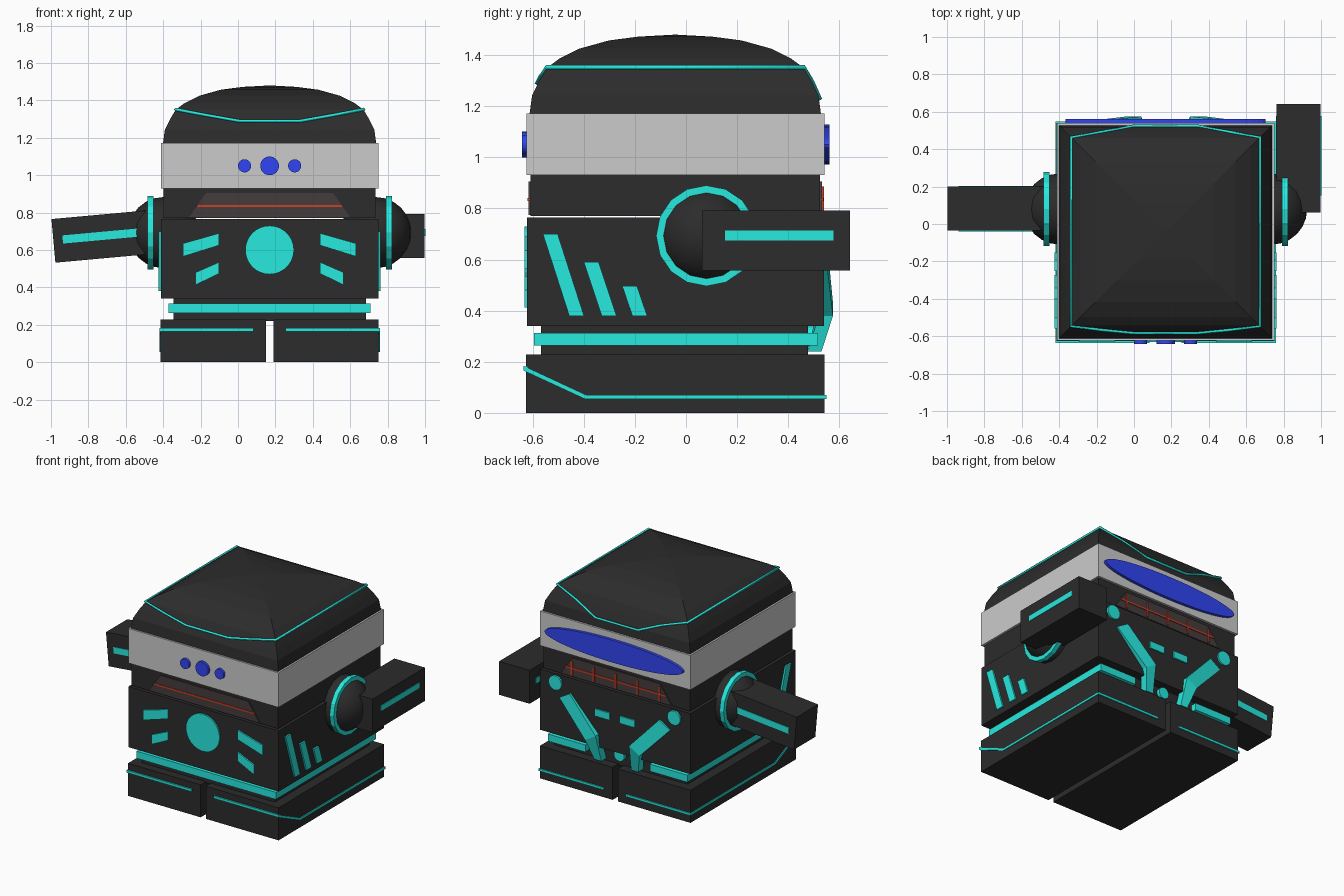
import bpy, bmesh
from math import sin, cos, pi, radians
from mathutils import Vector, Matrix

if "Cube" in bpy.data.objects:
    bpy.data.objects.remove(bpy.data.objects["Cube"])

CX, CY = 0.169, -0.042      # centre of the body


def material(name, rgb):
    m = bpy.data.materials.new(name)
    m.diffuse_color = (*rgb, 1)
    m.use_nodes = True
    m.node_tree.nodes["Principled BSDF"].inputs["Base Color"].default_value = m.diffuse_color
    return m


BLACK = material("black", (0.025, 0.025, 0.025))
TEAL = material("teal", (0.02, 0.82, 0.74))
BLUE = material("blue", (0.03, 0.06, 0.9))
RED = material("red", (0.6, 0.05, 0.02))
BROWN = material("dark_brown", (0.06, 0.045, 0.045))


def add(name, bm, mat=None, matrix=None):
    bmesh.ops.recalc_face_normals(bm, faces=bm.faces)
    me = bpy.data.meshes.new(name)
    bm.to_mesh(me)
    bm.free()
    ob = bpy.data.objects.new(name, me)
    if matrix:
        ob.matrix_world = matrix
    if mat:
        me.materials.append(mat)
    bpy.context.collection.objects.link(ob)
    return ob


def slab(name, pts, offset, mat, matrix=None):
    """Polygon extruded by an offset."""
    bm = bmesh.new()
    a = [bm.verts.new(p) for p in pts]
    b = [bm.verts.new(Vector(p) + Vector(offset)) for p in pts]
    bm.faces.new(a)
    bm.faces.new(b)
    n = len(a)
    for i in range(n):
        j = (i + 1) % n
        bm.faces.new((a[i], a[j], b[j], b[i]))
    return add(name, bm, mat, matrix)


def plate_y(name, pts, y0, y1, mat):
    """(offset from centre, z) outline extruded along y."""
    return slab(name, [(CX + u, y0, z) for u, z in pts], (0, y1 - y0, 0), mat)


def plate_x(name, pts, x0, x1, mat):
    """(y, z) outline extruded along x, x measured from the centre."""
    return slab(name, [(CX + x0, y, z) for y, z in pts], (x1 - x0, 0, 0), mat)


def rect(a0, a1, b0, b1):
    return [(a0, b0), (a1, b0), (a1, b1), (a0, b1)]


def ellipse(u, z, ru, rz, n=32):
    return [(u + ru * cos(2 * pi * i / n), z + rz * sin(2 * pi * i / n)) for i in range(n)]


def box(name, u0, u1, y0, y1, z0, z1, mat=None):
    return plate_y(name, rect(u0, u1, z0, z1), y0, y1, mat)


# Main body blocks
box("waist", -0.515, 0.515, -0.568, 0.477, 0.22, 0.345, BLACK)
box("torso", -0.582, 0.582, -0.622, 0.54, 0.34, 0.765, BLACK)
box("lower_head", -0.567, 0.567, -0.608, 0.525, 0.771, 0.935, BLACK)
box("head_band", -0.582, 0.582, -0.624, 0.541, 0.93, 1.172)

# Dome: stacked square rings
RINGS = [(1.17, .57), (1.243, .56), (1.30, .532), (1.35, .502), (1.385, .455),
         (1.425, .375), (1.457, .26), (1.472, .145)]
bm = bmesh.new()
prev = None
for z, h in RINGS:
    ring = [bm.verts.new((CX + sx * h, CY + sy * h, z))
            for sx, sy in ((-1, -1), (1, -1), (1, 1), (-1, 1))]
    if prev:
        for i in range(4):
            j = (i + 1) % 4
            bm.faces.new((prev[i], prev[j], ring[j], ring[i]))
    else:
        bm.faces.new(ring)
    prev = ring
tip = bm.verts.new((CX, CY, 1.48))
for i in range(4):
    bm.faces.new((prev[i], prev[(i + 1) % 4], tip))
add("head_dome", bm, BLACK)

# Thin trim running round the dome
front = [(-.505, -.505, 1.352), (-.335, -.525, 1.32), (-.165, -.541, 1.29)]
back = [(.505, .505, 1.352), (.335, .535, 1.30), (.165, .566, 1.23)]
path = front + [(-u, y, z) for u, y, z in reversed(front)]
path += back + [(-u, y, z) for u, y, z in reversed(back)]
cu = bpy.data.curves.new("dome_trim_path", 'CURVE')
cu.dimensions = '3D'
cu.bevel_depth, cu.bevel_resolution = 0.009, 0
sp = cu.splines.new('POLY')
sp.points.add(len(path) - 1)
sp.use_cyclic_u = True
for p, (u, y, z) in zip(sp.points, path):
    p.co = (CX + u, CY + y, z, 1)
tmp = bpy.data.objects.new("dome_trim_path", cu)
bpy.context.collection.objects.link(tmp)
dg = bpy.context.evaluated_depsgraph_get()
me = bpy.data.meshes.new_from_object(tmp.evaluated_get(dg))
bpy.data.objects.remove(tmp)
me.materials.clear()
me.materials.append(TEAL)
bpy.context.collection.objects.link(bpy.data.objects.new("dome_trim", me))

# Front eyes and rear visor
for u, r in ((-.134, .035), (0, .05), (.134, .035)):
    plate_y("front_eye", ellipse(u, 1.05, r, r), -0.642, -0.62, BLUE)
plate_y("rear_visor", ellipse(0, 1.05, .535, .078, 48), 0.535, 0.561, BLUE)

# Mouth panels, with stitches on the rear one
mouth = [(-.43, .775), (.43, .775), (.34, .905), (-.34, .905)]
for y0, y1, r0, r1 in ((-.616, -.6, -.62, -.61), (.52, .533, .53, .538)):
    plate_y("mouth_panel", mouth, y0, y1, BROWN)
    plate_y("mouth_line", rect(-.39, .39, .829, .84), r0, r1, RED)
for i in range(-2, 3):
    plate_y("stitch", rect(i * .17 - .006, i * .17 + .006, .785, .885), .53, .54, RED)

# Chest light and belt
plate_y("chest_disc", ellipse(0, .6, .13, .13), -.632, -.615, TEAL)
box("belt_front", -.54, .54, -.594, -.56, .263, .313, TEAL)
plate_y("rear_button", ellipse(0, .30, .04, .04, 20), .47, .5, TEAL)

# Mirrored details
for s in (-1, 1):
    def m(pts):
        return [(s * p[0], *p[1:]) for p in pts]

    box("foot", s * .02, s * .583, -.625, .541, 0, .228, BLACK)
    box("belt_side", s * .51, s * .54, -.594, .516, .263, .313, TEAL)
    box("belt_back", s * .25, s * .54, .47, .516, .263, .313, TEAL)

    # Foot trim on three sides
    box("foot_trim_front", s * .086, s * .588, -.635, -.62, .165, .182, TEAL)
    box("foot_trim_back", s * .086, s * .588, .535, .549, .054, .07, TEAL)
    plate_x("foot_trim_side", [(-.635, .165), (-.395, .054), (.549, .054), (.549, .07),
                               (-.39, .07), (-.635, .184)], s * .578, s * .589, TEAL)

    # Chest chevrons
    plate_y("chest_bar_upper", m([(.27, .69), (.463, .635), (.463, .565), (.27, .625)]),
            -.632, -.615, TEAL)
    plate_y("chest_bar_lower", m([(.27, .535), (.396, .48), (.396, .413), (.27, .474)]),
            -.632, -.615, TEAL)

    # Side slashes
    for t0, b0, top in ((-.56, -.457, .70), (-.40, -.33, .59), (-.25, -.21, .497)):
        plate_x("side_slash", [(t0, top), (t0 + .058, top), (b0 + .058, .38), (b0, .38)],
                s * .575, s * .593, TEAL)

    # Rear markings
    plate_y("rear_disc", ellipse(s * .46, .705, .05, .05, 20), .535, .552, TEAL)
    box("rear_dash", s * .04, s * .155, .535, .55, .555, .605, TEAL)
    upper = [(.43, .548, .61), (.345, .553, .66), (.13, .575, .43), (.21, .575, .38)]
    lower = [(.13, .575, .43), (.21, .575, .38), (.17, .53, .24), (.115, .53, .24)]
    for name, pts in (("rear_strut_upper", upper), ("rear_strut_lower", lower)):
        slab(name, [(CX + u, y, z) for u, y, z in m(pts)], (0, -.055, 0), TEAL)

    # Shoulder ball and ring
    bm = bmesh.new()
    bmesh.ops.create_uvsphere(bm, u_segments=16, v_segments=12, radius=.19)
    ball = add("shoulder_ball", bm, BLACK, Matrix.Translation((CX + s * .567, .08, .693))
               @ Matrix.Rotation(pi / 2, 4, 'Y'))
    for f in ball.data.polygons:
        f.use_smooth = True
    plate_x("shoulder_ring", ellipse(.08, .693, .197, .197, 16), s * .622, s * .654, TEAL)

# Arms: local +x points to the hand; left hangs sideways, right points back
for side, loc, rot in (("left", (-.698, .082, .675), (5.2, 180)),
                       ("right", (.88, .352, .675), (0, 90))):
    mat4 = (Matrix.Translation(loc) @ Matrix.Rotation(radians(rot[1]), 4, 'Z')
            @ Matrix.Rotation(radians(rot[0]), 4, 'Y'))
    slab(side + "_arm", [(x, -.118, z) for x, z in rect(-.29, .29, -.117, .117)],
         (0, .236, 0), BLACK, mat4)
    for s in (-1, 1):
        slab(side + "_arm_stripe", [(x, s * .11, z) for x, z in rect(-.2, .225, 0, .038)]
             if side == "right" else
             [(x, s * .11, z) for x, z in rect(-.18, .24, -.019, .025)],
             (0, s * .012, 0), TEAL, mat4)
